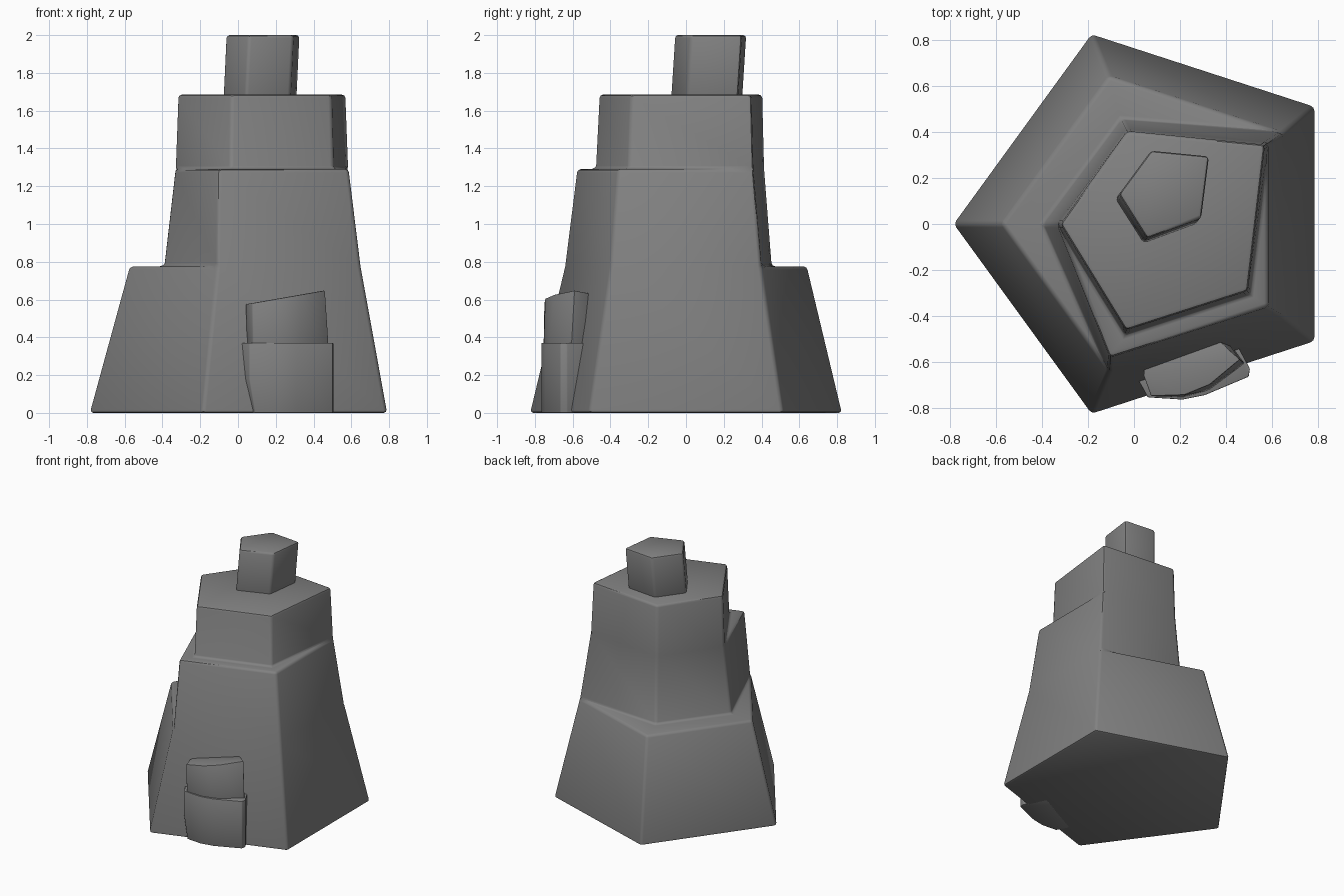
import bpy, bmesh, math

if "Cube" in bpy.data.objects:
    bpy.data.objects.remove(bpy.data.objects["Cube"])

stone = bpy.data.materials.new("grey stone")
stone.diffuse_color = (0.22, 0.22, 0.22, 1)
stone.use_nodes = True
stone.node_tree.nodes["Principled BSDF"].inputs["Base Color"].default_value = stone.diffuse_color


def pentagon(cx, r):
    """Regular pentagon pointing left: left, back, back right, front right, front."""
    return [(cx + r * math.cos(math.pi - k * math.tau / 5),
             r * math.sin(math.pi - k * math.tau / 5)) for k in range(5)]


def loft(name, rings, bevel):
    """Skin rings of equal point count, cap the ends, soften the hard edges."""
    bm = bmesh.new()
    loops = [[bm.verts.new(p) for p in ring] for ring in rings]
    n = len(loops[0])
    for a, b in zip(loops, loops[1:]):
        for i in range(n):
            j = (i + 1) % n
            bm.faces.new((a[i], a[j], b[j], b[i]))
    bm.faces.new(loops[0])
    bm.faces.new(loops[-1])
    # rings share corners where a step fades out
    bmesh.ops.remove_doubles(bm, verts=bm.verts[:], dist=0.002)
    bmesh.ops.recalc_face_normals(bm, faces=bm.faces[:])
    bm.normal_update()
    hard = [e for e in bm.edges if len(e.link_faces) == 2
            and e.calc_face_angle() > math.radians(25)]
    bmesh.ops.bevel(bm, geom=hard, offset=bevel, segments=2, profile=0.5,
                    affect='EDGES', clamp_overlap=True)
    bmesh.ops.recalc_face_normals(bm, faces=bm.faces[:])
    mesh = bpy.data.meshes.new(name)
    bm.to_mesh(mesh)
    bm.free()
    mesh.materials.append(stone)
    ob = bpy.data.objects.new(name, mesh)
    bpy.context.collection.objects.link(ob)
    bpy.ops.object.select_all(action='DESELECT')
    ob.select_set(True)
    bpy.context.view_layer.objects.active = ob
    bpy.ops.object.shade_smooth_by_angle(angle=math.radians(40))
    return ob


def at(points, z):
    return [(x, y, z) for x, y in points]


# stepped body: three tiers, each stepping back on only some sides
base = pentagon(0.083, 0.873)
ledge = pentagon(0.10, 0.678)
mid_low = [(-0.395, 0), (-0.055, 0.455)] + ledge[2:]
mid_top = [(-0.335, 0), (-0.035, 0.415), (0.585, 0.355), (0.585, -0.36), (-0.105, -0.58)]
up_low = mid_top[:3] + [(0.505, -0.305), (-0.04, -0.482)]
up_top = [(-0.32, 0), (-0.03, 0.405), (0.57, 0.345), (0.495, -0.292), (-0.035, -0.462)]
loft("stepped_tower", [at(base, 0), at(ledge, 0.775), at(mid_low, 0.775),
                       at(mid_top, 1.29), at(up_low, 1.29), at(up_top, 1.685)], 0.018)

# leaning chimney on the top
cap = [(-0.065, 0.13), (0.075, 0.32), (0.327, 0.295), (0.293, 0.025), (0.057, -0.062)]
foot = [(x - 0.017, y - 0.023) for x, y in cap]
loft("chimney", [at(foot, 1.64), at(cap, 2.0)], 0.016)

# low bulging door block at the foot of the front wall
low = [(0.03, -0.55), (0.42, -0.47), (0.505, -0.63), (0.50, -0.665), (0.31, -0.745),
       (0.21, -0.765), (0.06, -0.755), (0.018, -0.68)]
low_foot = [(x + (0.03 if x < 0.1 else 0), y) for x, y in low]
loft("door_lower", [at(low_foot, 0), at(low, 0.18), at(low, 0.37)], 0.004)

# narrower door top with a sloping roof
up_foot = [(0.06, -0.55), (0.38, -0.47), (0.485, -0.61), (0.33, -0.725),
           (0.22, -0.755), (0.08, -0.75), (0.05, -0.67)]
up_roof = [(0.05, -0.55), (0.36, -0.50), (0.462, -0.59), (0.33, -0.70),
           (0.22, -0.745), (0.075, -0.75), (0.042, -0.66)]
loft("door_upper", [at(up_foot, 0.30),
                    [(x, y, 0.575 + (x - 0.04) * 0.175) for x, y in up_roof]], 0.006)
